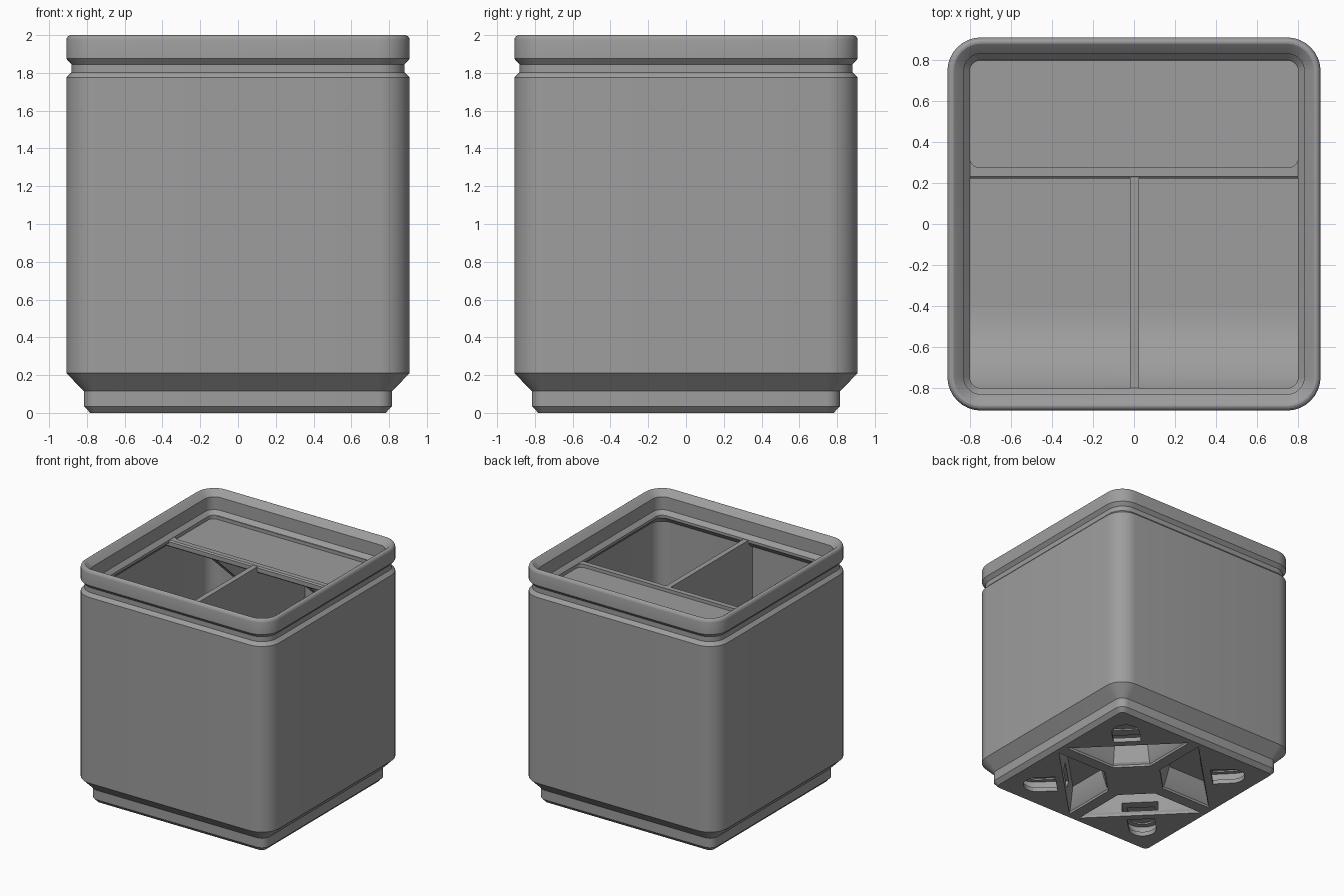
import bpy, bmesh, math

if "Cube" in bpy.data.objects:
    bpy.data.objects.remove(bpy.data.objects["Cube"])

grey = bpy.data.materials.new("plain grey")
grey.diffuse_color = (0.34, 0.34, 0.34, 1)
grey.use_nodes = True
grey.node_tree.nodes["Principled BSDF"].inputs["Base Color"].default_value = grey.diffuse_color


def finish(name, bm):
    bmesh.ops.recalc_face_normals(bm, faces=bm.faces[:])
    me = bpy.data.meshes.new(name)
    bm.to_mesh(me)
    bm.free()
    me.materials.append(grey)
    ob = bpy.data.objects.new(name, me)
    bpy.context.collection.objects.link(ob)
    return ob


def loft(name, rings):
    """Close a solid through a list of equal-length point loops."""
    bm = bmesh.new()
    loops = [[bm.verts.new(p) for p in ring] for ring in rings]
    n = len(loops[0])
    for a, b in zip(loops, loops[1:]):
        for i in range(n):
            j = (i + 1) % n
            bm.faces.new((a[i], a[j], b[j], b[i]))
    bm.faces.new(loops[0][::-1])
    bm.faces.new(loops[-1])
    return finish(name, bm)


def rounded(hx, hy, r, z, cx=0, cy=0, seg=8):
    """Rounded rectangle loop at height z."""
    pts = []
    for k, (sx, sy) in enumerate(((1, 1), (-1, 1), (-1, -1), (1, -1))):
        for i in range(seg + 1):
            t = math.pi / 2 * (k + i / seg)
            pts.append((cx + sx * (hx - r) + r * math.cos(t),
                        cy + sy * (hy - r) + r * math.sin(t), z))
    return pts


def square(half, z):
    r = max(0.03, 0.164 - (0.908 - half))
    return rounded(half, half, r, z)


def extrude_x(name, profile, x0, x1):
    """Extrude a (y, z) profile along x."""
    return loft(name, [[(x, y, z) for y, z in profile] for x in (x0, x1)])


def boolean(ob, cutter, op='DIFFERENCE'):
    cutter.hide_render = True
    m = ob.modifiers.new("cut", 'BOOLEAN')
    m.operation, m.solver, m.object = op, 'EXACT', cutter
    bpy.context.view_layer.objects.active = ob
    bpy.ops.object.modifier_apply(modifier=m.name)
    bpy.data.objects.remove(cutter)


def trim(ob):
    """Keep an insert inside the walls."""
    boolean(ob, loft("trim_block", [square(0.868, 0.2), square(0.868, 1.9)]), 'INTERSECT')


# Shell: stepped foot, body, groove, stacking lip, inner wall and floor
profile = [(0.782, 0), (0.815, 0.035), (0.815, 0.115), (0.909, 0.21), (0.909, 1.775),
           (0.882, 1.803), (0.882, 1.845), (0.909, 1.875), (0.909, 1.975), (0.906, 1.986),
           (0.899, 1.995), (0.889, 2.0), (0.879, 1.999), (0.869, 1.992), (0.83, 1.953),
           (0.83, 1.845), (0.80, 1.812), (0.80, 1.79), (0.855, 1.735), (0.855, 0.33), (0.825, 0.30)]
shell = loft("shell", [square(h, z) for h, z in profile])


def diagonal_slot(sx, sy, start, c, r, z):
    """Slot along the diagonal, flat at the inner end, round at the outer end."""
    out = [(0.7071 * start, -r), (0.7071 * start, r)]   # (along, across)
    out = [(start * 2 ** 0.5, -r)] + [
        (c * 2 ** 0.5 + r * math.sin(t), -r * math.cos(t))
        for t in (math.pi * i / 12 for i in range(13))] + [(start * 2 ** 0.5, r)]
    return [(sx * (a - b) / 2 ** 0.5, sy * (a + b) / 2 ** 0.5, z) for a, b in out]


# Underside: four tapered pockets, each with a magnet cavity and a finger slot
for sx in (1, -1):
    for sy in (1, -1):
        rings = []
        for z, d in ((-0.02, 0), (0.02, 0), (0.035, 0.012), (0.19, 0.05)):
            rings.append([(sx * x, sy * y, z) for x, y in (
                (0.74 - 2 * d, 0.05 + d), (0.05 + d, 0.74 - 2 * d),
                (0.05 + d, 0.26 + d / 2), (0.26 + d / 2, 0.05 + d))])
        boolean(shell, loft("pocket_cutter", rings))
        boolean(shell, loft("opening_cutter", [
            diagonal_slot(sx, sy, 0.44, 0.55, 0.11, z) for z in (-0.02, 0.12)]))
        boolean(shell, loft("cavity_cutter", [
            diagonal_slot(sx, sy, 0.33, 0.56, 0.145, z) for z in (0.037, 0.108)]))

# Thin label shelf with a shallow recess on top
shelf = extrude_x("label_shelf", [(0.232, 1.81), (0.89, 1.81), (0.89, 1.757),
                                  (0.228, 1.757), (0.222, 1.765), (0.222, 1.80)], -0.89, 0.89)
trim(shelf)
boolean(shelf, loft("recess_cutter", [rounded(0.80, 0.26, 0.05, z, 0, 0.535) for z in (1.782, 1.9)]))

# Triangular ribs holding the shelf in each compartment
for x in (-0.44, 0.44):
    extrude_x("shelf_rib", [(0.25, 1.765), (0.87, 1.765), (0.87, 1.20)], x - 0.022, x + 0.022)

# Curved scoop along the front wall
R = 0.455
arc = [(-0.4 - R * math.sin(t), 0.3 + R - R * math.cos(t))
       for t in (math.pi / 2 * i / 14 for i in range(15))]
scoop = extrude_x("front_scoop", [(-0.89, 0.27), (-0.4, 0.27)] + arc + [(-0.89, 0.755)], -0.89, 0.89)
trim(scoop)

# Divider between the two compartments
extrude_x("divider", [(-0.87, 0.27), (0.87, 0.27), (0.87, 1.765), (0.24, 1.765), (0.24, 1.808),
                      (-0.81, 1.808), (-0.81, 1.77), (-0.87, 1.72)], -0.02, 0.024)

# Smooth the rounded corners, keep edges crisp
for ob in bpy.context.scene.objects:
    ob.select_set(True)
bpy.context.view_layer.objects.active = shell
bpy.ops.object.shade_smooth_by_angle(angle=math.radians(25))
